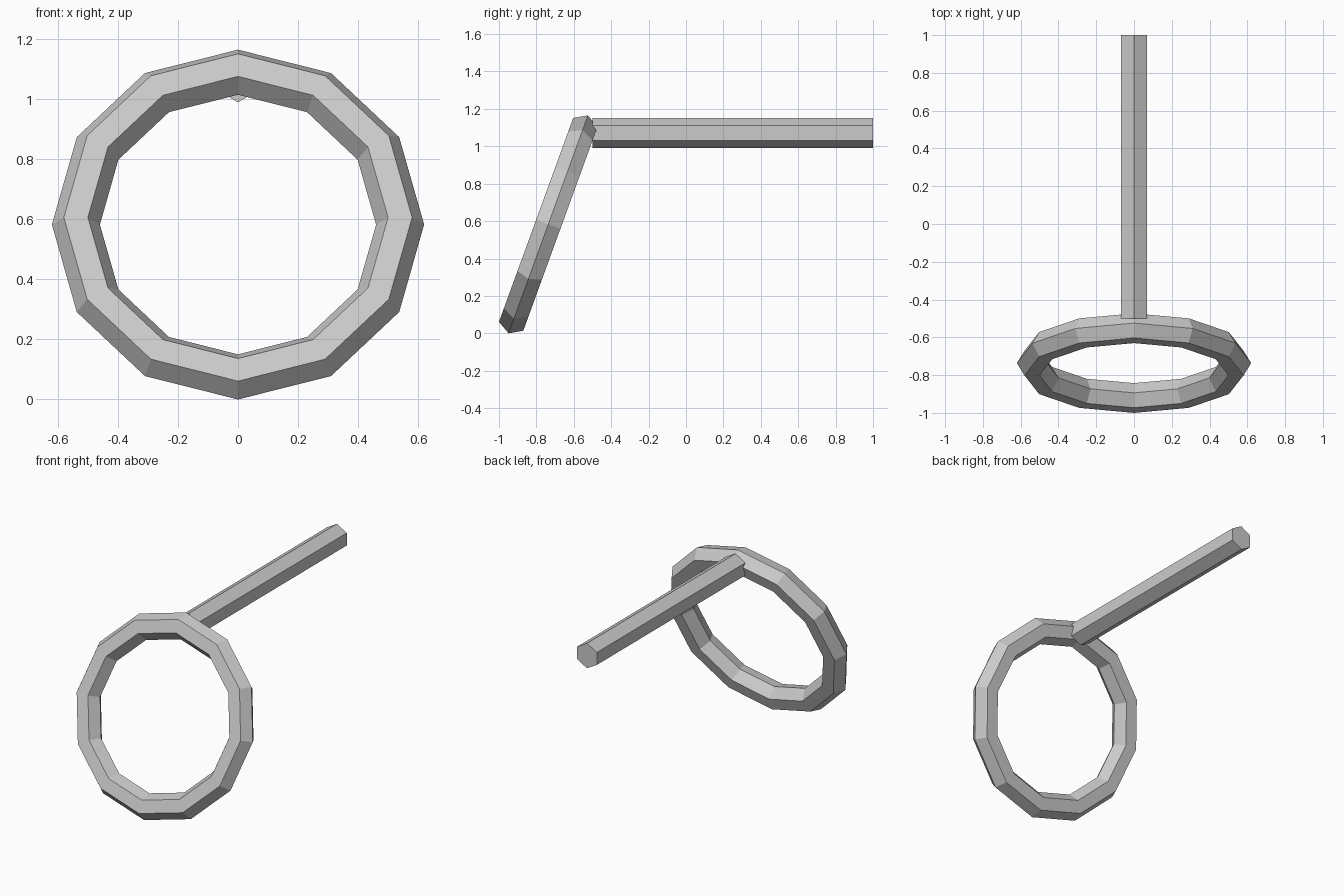
import bpy
from math import radians, sin, cos

if "Cube" in bpy.data.objects:
    bpy.data.objects.remove(bpy.data.objects["Cube"])

TILT = radians(20)     # lean of the ring towards the rod
R, r = 0.54, 0.08      # ring radius and bar radius

# Leaning hexagonal-section ring, standing on the ground and reaching y = -1
depth = (R + r / 2) * sin(TILT) + r * sin(radians(60)) * cos(TILT)
height = (R + r) * cos(TILT)
bpy.ops.mesh.primitive_torus_add(
    major_segments=12, minor_segments=6, major_radius=R, minor_radius=r,
    location=(0, -1 + depth, height), rotation=(radians(90) - TILT, 0, 0))
bpy.context.object.name = "ring"

# Straight hexagonal rod running back from the top of the ring
front, back = -0.5, 1.0
bpy.ops.mesh.primitive_cylinder_add(
    vertices=6, radius=r, depth=back - front,
    location=(0, (front + back) / 2, 1.07), rotation=(radians(90), 0, 0))
bpy.context.object.name = "rod"

# Flat faces
for ob in bpy.data.objects:
    for p in ob.data.polygons:
        p.use_smooth = False
